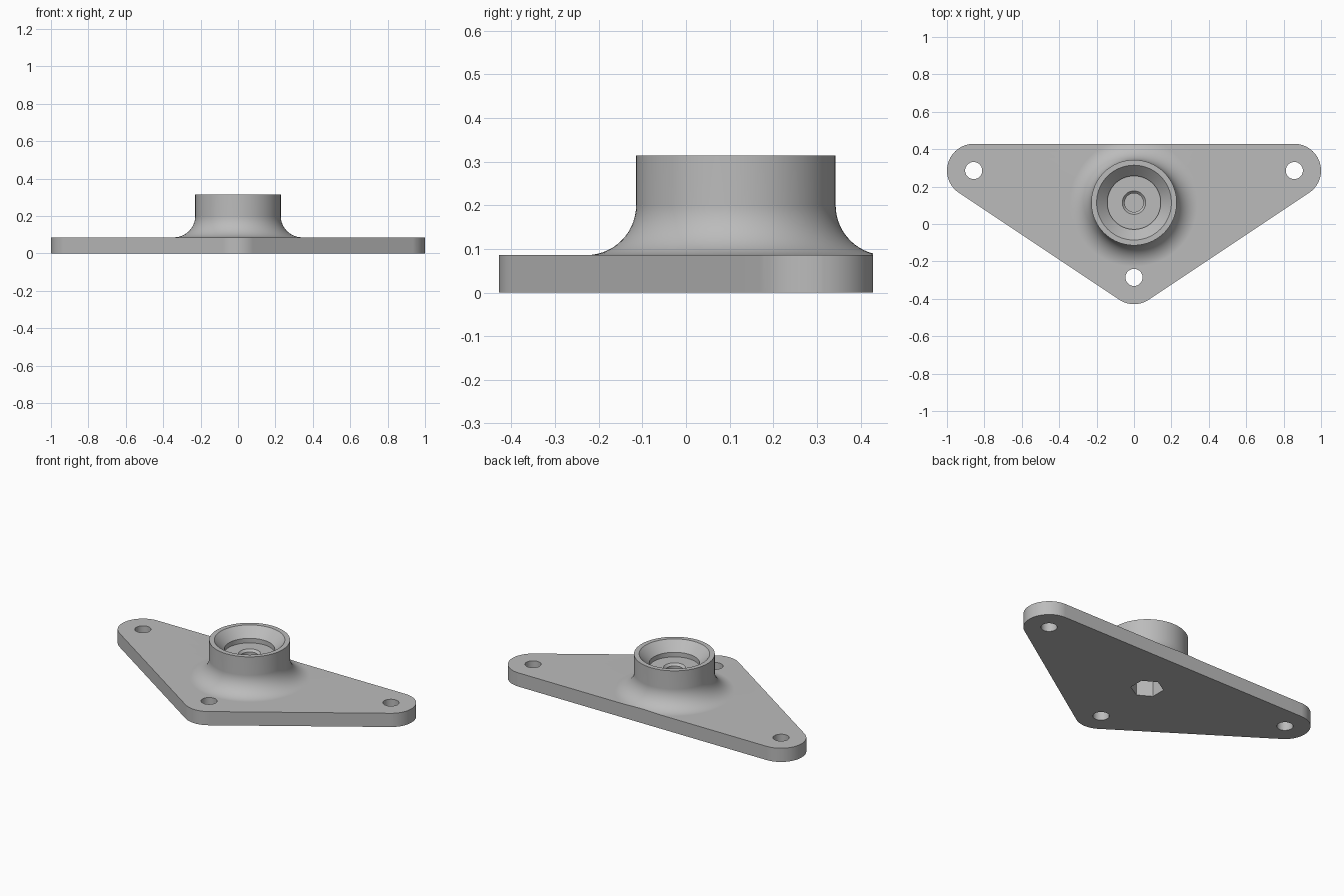
import bpy
import bmesh
import math

cube = bpy.data.objects.get("Cube")
if cube:
    bpy.data.objects.remove(cube)

UNIT = 1 / 35                      # plate is 70 units wide
PLATE_TOP, BOSS_TOP = 3 * UNIT, 11 * UNIT
HUB_Y = 4 * UNIT
HOLES = [(30 * UNIT, 10 * UNIT), (-30 * UNIT, 10 * UNIT), (0, -10 * UNIT)]
CORNER_R = 5 * UNIT

grey = bpy.data.materials.new("plain grey")
grey.use_nodes = True
colour = (0.5, 0.5, 0.5, 1)
grey.diffuse_color = colour
grey.node_tree.nodes["Principled BSDF"].inputs["Base Color"].default_value = colour


def finish(name, bm):
    bmesh.ops.recalc_face_normals(bm, faces=bm.faces)
    mesh = bpy.data.meshes.new(name)
    bm.to_mesh(mesh)
    bm.free()
    mesh.materials.append(grey)
    obj = bpy.data.objects.new(name, mesh)
    bpy.context.collection.objects.link(obj)
    return obj


def prism(name, points, bottom, top):
    bm = bmesh.new()
    face = bm.faces.new([bm.verts.new((x, y, bottom)) for x, y in points])
    side = bmesh.ops.extrude_face_region(bm, geom=[face])["geom"]
    verts = [v for v in side if isinstance(v, bmesh.types.BMVert)]
    bmesh.ops.translate(bm, verts=verts, vec=(0, 0, top - bottom))
    return finish(name, bm)


def lathe(name, profile, steps=96):
    """Spin a profile of (radius, height) about the hub axis."""
    bm = bmesh.new()
    verts = [bm.verts.new((r, 0, z)) for r, z in profile]
    edges = [bm.edges.new(pair) for pair in zip(verts, verts[1:])]
    bmesh.ops.spin(bm, geom=verts + edges, cent=(0, 0, 0), axis=(0, 0, 1),
                   angle=math.tau, steps=steps)
    bmesh.ops.remove_doubles(bm, verts=bm.verts, dist=1e-5)
    bmesh.ops.translate(bm, verts=bm.verts, vec=(0, HUB_Y, 0))
    return finish(name, bm)


def circle(cx, cy, r, n, start=0.0):
    return [(cx + r * math.cos(start + math.tau * i / n),
             cy + r * math.sin(start + math.tau * i / n)) for i in range(n)]


def combine(target, tool, operation):
    tool.hide_render = True
    mod = target.modifiers.new(operation.lower(), "BOOLEAN")
    mod.operation, mod.object, mod.solver = operation, tool, "EXACT"
    bpy.context.view_layer.objects.active = target
    bpy.ops.object.modifier_apply(modifier=mod.name)
    bpy.data.objects.remove(tool)


def corner(center, start, end, n=24):
    return [(center[0] + CORNER_R * math.cos(start + (end - start) * i / n),
             center[1] + CORNER_R * math.sin(start + (end - start) * i / n))
            for i in range(n + 1)]


# Rounded triangular outline, taller than the boss
slope = math.atan2(HOLES[0][1] - HOLES[2][1], HOLES[0][0])
low = slope - math.pi / 2
outline = (corner(HOLES[0], low, math.pi / 2)
           + corner(HOLES[1], math.pi / 2, math.pi - low)
           + corner(HOLES[2], -math.pi - low, low))
bracket = prism("mounting_plate", outline, 0, 0.5)

# Plate surface, concave fillet, boss wall and stepped recess in one profile
fillet = [(12 * UNIT - 4 * UNIT * math.sin(a), 7 * UNIT - 4 * UNIT * math.cos(a))
          for a in (math.pi / 2 * i / 14 for i in range(15))]
profile = ([(0, 0), (1.5, 0), (1.5, PLATE_TOP)] + fillet
           + [(8 * UNIT, BOSS_TOP), (7 * UNIT, BOSS_TOP), (5 * UNIT, 9 * UNIT),
              (5 * UNIT, 8 * UNIT), (0, 8 * UNIT)])
combine(bracket, lathe("surface_envelope", profile), "INTERSECT")

# Screw holes at the corners
for x, y in HOLES:
    combine(bracket, prism("screw_hole", circle(x, y, 1.6 * UNIT, 48), -0.1, 0.2),
            "DIFFERENCE")

# Central bore with a small countersink
bore = [(0, -0.1), (0.05, -0.1), (0.05, 0.215), (0.063, 0.229), (0.063, 0.4), (0, 0.4)]
combine(bracket, lathe("center_bore", bore, 48), "DIFFERENCE")

# Hexagonal nut pocket underneath
pocket = circle(0, HUB_Y, 3.25 * UNIT, 6, math.pi / 6)
combine(bracket, prism("nut_pocket", pocket, -0.1, 5 * UNIT), "DIFFERENCE")

# Smooth curved walls, crisp edges
bpy.ops.object.select_all(action="DESELECT")
bracket.select_set(True)
bpy.context.view_layer.objects.active = bracket
bpy.ops.object.shade_smooth_by_angle(angle=math.radians(30))
normals = bracket.modifiers.new("weighted_normals", "WEIGHTED_NORMAL")
normals.keep_sharp = True
